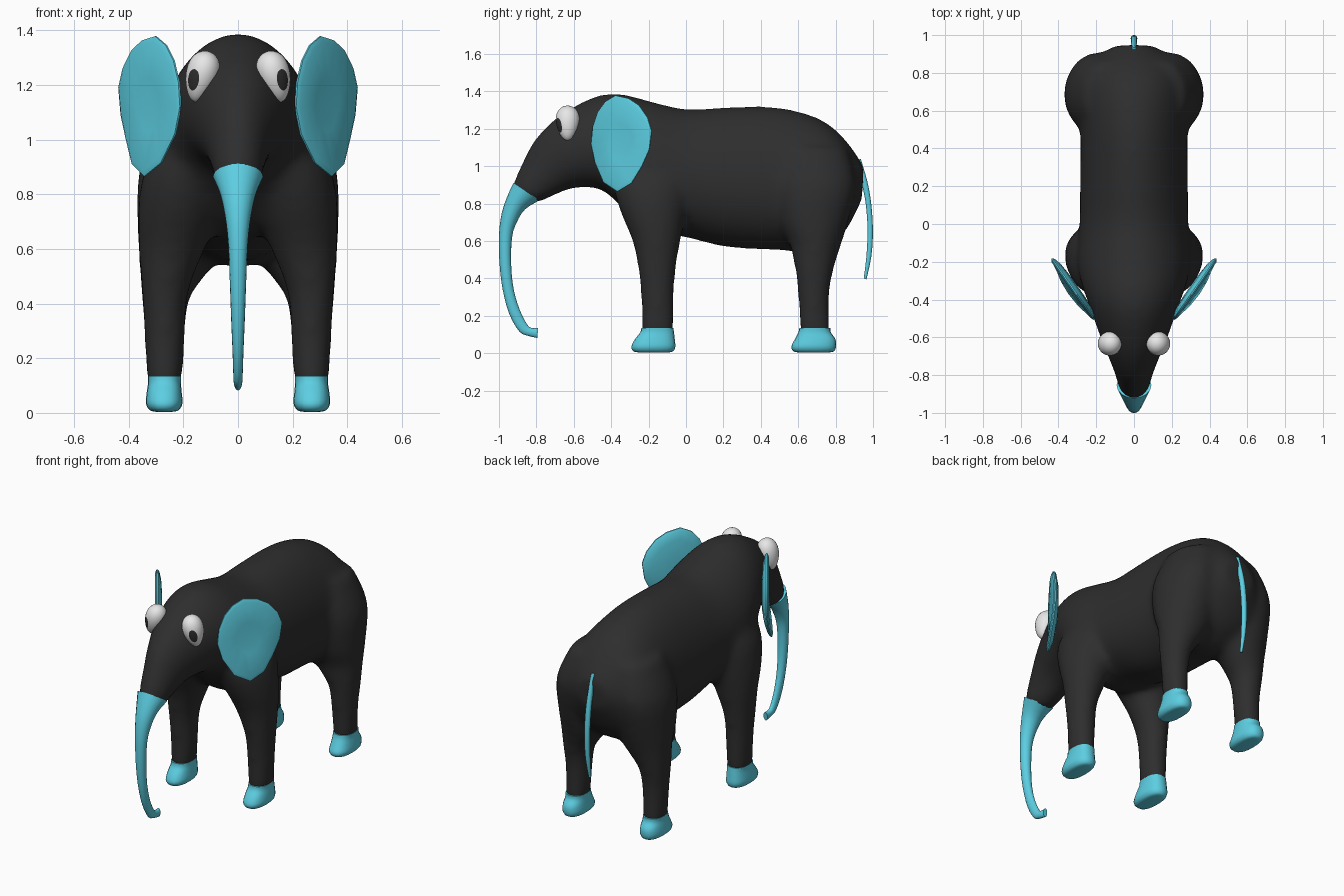
import bpy, bmesh, math
from mathutils import Vector, Matrix

if "Cube" in bpy.data.objects:
    bpy.data.objects.remove(bpy.data.objects["Cube"])


def material(name, rgb):
    m = bpy.data.materials.new(name)
    m.diffuse_color = (*rgb, 1)
    m.use_nodes = True
    m.node_tree.nodes["Principled BSDF"].inputs["Base Color"].default_value = m.diffuse_color
    return m


BLACK = material("charcoal", (0.027, 0.027, 0.027))
CYAN = material("turquoise", (0.108, 0.62, 0.76))
WHITE = material("eye white", (0.8, 0.8, 0.8))


def finish(bm, name, mats, sharp=math.pi):
    bmesh.ops.recalc_face_normals(bm, faces=bm.faces)
    me = bpy.data.meshes.new(name)
    bm.to_mesh(me)
    bm.free()
    me.shade_smooth()
    me.set_sharp_from_angle(angle=sharp)
    for m in mats:
        me.materials.append(m)
    ob = bpy.data.objects.new(name, me)
    bpy.context.collection.objects.link(ob)
    return ob


def smooth_path(sections, n=3):
    """Catmull-Rom interpolation between section tuples."""
    s = [Vector(v) for v in sections]
    out = []
    for i in range(len(s) - 1):
        a, b, c, d = s[max(i - 1, 0)], s[i], s[i + 1], s[min(i + 2, len(s) - 1)]
        for j in range(n):
            t = j / n
            out.append(0.5 * (2 * b + (c - a) * t + (2 * a - 5 * b + 4 * c - d) * t ** 2
                              + (3 * b - a - 3 * c + d) * t ** 3))
    return out + [s[-1]]


def add_loft(bm, rings):
    """Skin a list of point rings and cap both ends."""
    rows = [[bm.verts.new(p) for p in r] for r in rings]
    n = len(rows[0])
    for a, b in zip(rows, rows[1:]):
        for i in range(n):
            bm.faces.new((a[i], a[(i + 1) % n], b[(i + 1) % n], b[i]))
    bm.faces.new(rows[0])
    bm.faces.new(rows[-1])


def spine_rings(sections, k=0.0, n=24):
    """Sections: top y, top z, bottom y, bottom z, half width; k widens the lower half."""
    rings = []
    for ty, tz, by, bz, w in smooth_path(sections):
        ring = []
        for i in range(n):
            c, s = math.cos(2 * math.pi * i / n), math.sin(2 * math.pi * i / n)
            ring.append((w * c * (1 - k * s), (ty + by) / 2 + s * (ty - by) / 2,
                         (tz + bz) / 2 + s * (tz - bz) / 2))
        rings.append(ring)
    return rings


def column_rings(sections, side, power=1.0, n=20):
    """Sections: z, y min, y max, x min, x max; power below 1 squares the corners."""
    rings = []
    for z, y0, y1, x0, x1 in smooth_path(sections):
        ring = []
        for i in range(n):
            c, s = math.cos(2 * math.pi * i / n), math.sin(2 * math.pi * i / n)
            c, s = (math.copysign(abs(v) ** power, v) for v in (c, s))
            ring.append((side * ((x0 + x1) / 2 + c * (x1 - x0) / 2),
                         (y0 + y1) / 2 + s * (y1 - y0) / 2, z))
        rings.append(ring)
    return rings


# Torso, head and legs, fused into one smooth skin
torso = [(-.94, .86, -.83, .80, .055), (-.92, .92, -.78, .81, .085), (-.86, 1.055, -.70, .845, .105),
         (-.80, 1.155, -.63, .875, .13), (-.70, 1.255, -.57, .885, .165),
         (-.58, 1.33, -.50, .885, .20), (-.46, 1.38, -.43, .86, .232),
         (-.34, 1.385, -.33, .77, .272), (-.20, 1.35, -.20, .66, .30),
         (0, 1.305, 0, .62, .287), (.20, 1.315, .20, .57, .285), (.40, 1.32, .40, .555, .283),
         (.55, 1.305, .52, .55, .285), (.70, 1.26, .68, .535, .30), (.80, 1.195, .80, .60, .285),
         (.885, 1.10, .87, .68, .215), (.95, 1.0, .94, .82, .10)]
front_leg = [(.10, -.242, -.062, .203, .335), (.30, -.242, -.062, .192, .344),
             (.45, -.257, -.053, .178, .354), (.60, -.287, -.028, .12, .364),
             (.75, -.35, 0, .06, .366), (.90, -.39, .02, .03, .34), (1.08, -.38, .02, .02, .24)]
back_leg = [(.10, .608, .772, .203, .335), (.30, .598, .767, .192, .344),
            (.42, .587, .785, .175, .354), (.50, .572, .805, .12, .36),
            (.58, .555, .83, .06, .364), (.70, .50, .868, .04, .37), (.90, .47, .91, .03, .36),
            (1.10, .50, .86, .02, .27)]
bm = bmesh.new()
add_loft(bm, spine_rings(torso, 0.1, 32))
for side in (-1, 1):
    for leg in (front_leg, back_leg):
        add_loft(bm, column_rings(leg, side))
body = finish(bm, "body", [BLACK])
remesh = body.modifiers.new("fuse", 'REMESH')
remesh.mode = 'VOXEL'
remesh.voxel_size = 0.02
remesh.use_smooth_shade = True
relax = body.modifiers.new("relax", 'SMOOTH')
relax.factor = 0.5
relax.iterations = 16

# Feet with toes pushed forward
for label, front, back, dy in (("front", -.237, -.067, 0), ("back", .608, .772, .01)):
    for side, hand in ((-1, "left"), (1, "right")):
        toe, heel = front - .055 + dy, back + .01 + 2 * dy
        foot = [(.004, toe + .045, heel - .04, .24, .30), (.010, toe + .012, heel - .012, .217, .323),
                (.035, toe, heel, .203, .337), (.075, toe + .019, heel - .003, .206, .334),
                (.11, front - .008, back + .003, .209, .329), (.135, front - .002, back, .209, .330)]
        bm = bmesh.new()
        add_loft(bm, column_rings(foot, side, 0.82))
        finish(bm, f"{label}_foot_{hand}", [CYAN], math.radians(60))

# Trunk
trunk = [(-.922, .912, -.783, .818, .092), (-.955, .84, -.86, .77, .066), (-.985, .75, -.905, .70, .048),
         (-1.0, .63, -.93, .62, .036), (-.997, .48, -.935, .48, .03), (-.98, .34, -.922, .345, .025),
         (-.945, .21, -.89, .235, .02), (-.89, .115, -.85, .155, .017), (-.84, .092, -.825, .135, .016),
         (-.795, .082, -.79, .135, .014)]
bm = bmesh.new()
add_loft(bm, spine_rings(trunk, 0, 16))
finish(bm, "trunk", [CYAN], math.radians(60))

# Tail
tail = [(.935, 1.04, .905, 1.03, .012), (.97, .92, .938, .91, .015), (.991, .80, .96, .80, .017),
        (1.0, .66, .97, .66, .017), (.992, .52, .964, .52, .014), (.965, .395, .95, .40, .008)]
bm = bmesh.new()
add_loft(bm, spine_rings(tail, 0, 10))
finish(bm, "tail", [CYAN], math.radians(60))

# Ears: thin lens-shaped plates; outline as y, z
outline = [(-.505, 1.12), (-.497, 1.21), (-.47, 1.29), (-.43, 1.345), (-.375, 1.378), (-.305, 1.362),
           (-.25, 1.325), (-.205, 1.26), (-.183, 1.19), (-.195, 1.09), (-.235, 1.0), (-.29, .91),
           (-.365, .865), (-.44, .915), (-.485, 1.02)]
for side, hand in ((-1, "left"), (1, "right")):
    bm = bmesh.new()

    def ear_point(y, z, scale, lift):
        y, z = -.345 + (y + .345) * scale, 1.13 + (z - 1.13) * scale
        x = .213 + (y + .50) * .70 + max(0, 1.05 - z) * .18
        return (side * (x + lift * .82), y - lift * .57, z)

    layers = ((.35, -.028), (.75, -.022), (.94, -.012), (1, -.003), (1, .004), (.92, .012), (.4, .009))
    add_loft(bm, [[ear_point(y, z, s, l) for y, z in outline] for s, l in layers])
    finish(bm, f"ear_{hand}", [CYAN], math.radians(35))

# Eyes: egg shapes tapering downward; the sphere pole points along the gaze so the pupil is a clean cap
for side, hand in ((-1, "left"), (1, "right")):
    bm = bmesh.new()
    bmesh.ops.create_uvsphere(bm, u_segments=28, v_segments=22, radius=1)
    for f in bm.faces:
        f.material_index = int(f.calc_center_median().z > math.cos(math.radians(28.5)))
    bm.transform(Vector((side * .50, -.84, -.22)).to_track_quat('Z', 'Y').to_matrix().to_4x4())
    for v in bm.verts:
        taper = 1 + .22 * v.co.z
        v.co.x *= taper
        v.co.y *= taper
    bm.transform(Matrix.Translation((side * .133, -.633, 1.23))
                 @ Matrix.Rotation(-side * .27, 4, 'Y')
                 @ Matrix.Diagonal((.059, .062, .096, 1)))
    finish(bm, f"eye_{hand}", [WHITE, BLACK])
